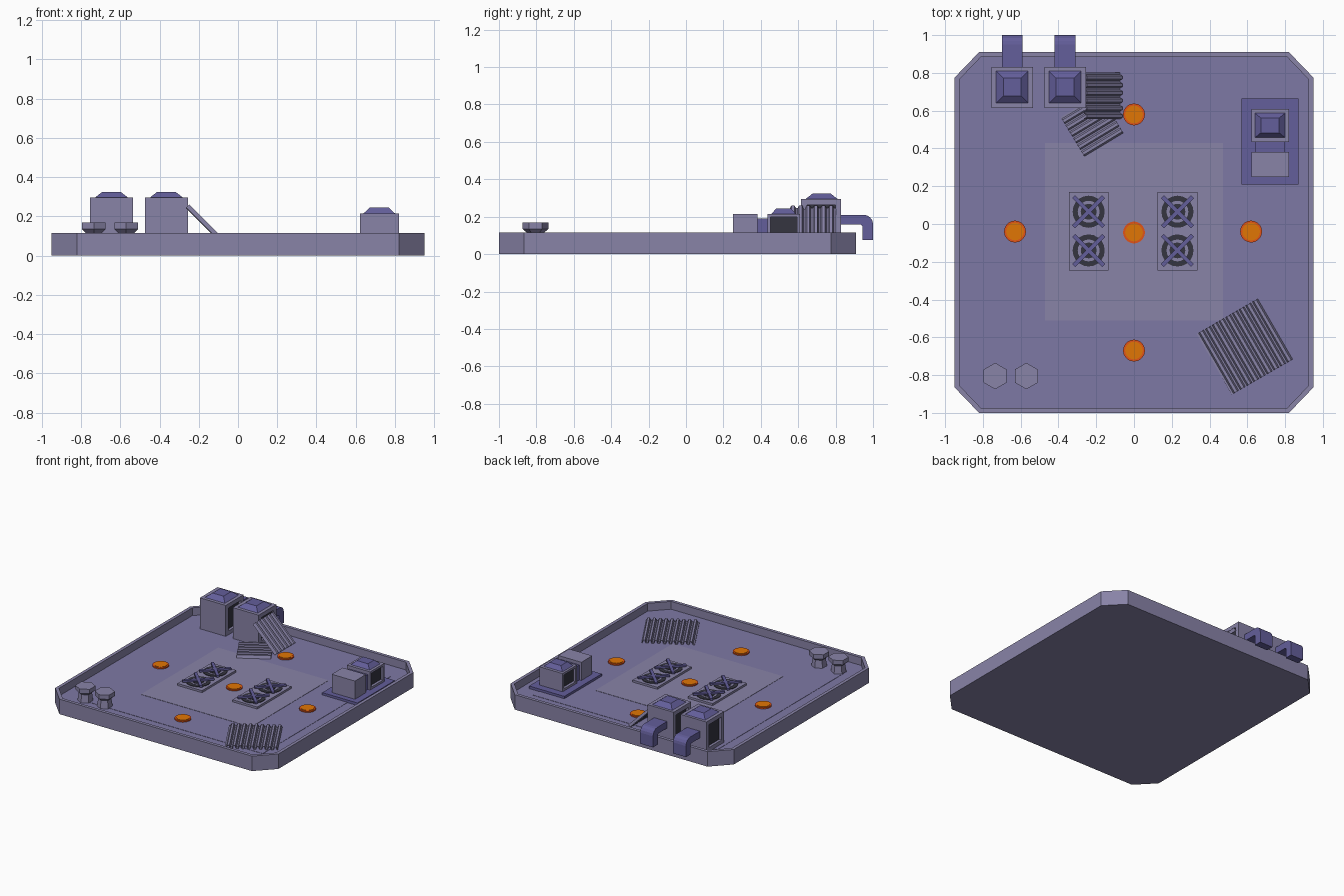
import bpy, bmesh, math
from mathutils import Matrix, Vector

if "Cube" in bpy.data.objects:
    bpy.data.objects.remove(bpy.data.objects["Cube"])


def mat(name, rgb):
    m = bpy.data.materials.new(name)
    m.diffuse_color = [c ** 2.2 for c in rgb] + [1]
    m.use_nodes = True
    m.node_tree.nodes["Principled BSDF"].inputs["Base Color"].default_value = m.diffuse_color
    return m


GREY = mat("grey_violet", (.53, .51, .65))
FLOOR = mat("floor_violet", (.49, .47, .64))
PURPLE = mat("purple", (.39, .37, .60))
DARK = mat("dark", (.22, .22, .26))
ORANGE = mat("orange", (.88, .46, .05))
RED = mat("red_orange", (.88, .33, .12))
Z = .055  # roof floor level


def finish(name, bm, *mats):
    bmesh.ops.recalc_face_normals(bm, faces=bm.faces)
    me = bpy.data.meshes.new(name)
    bm.to_mesh(me)
    bm.free()
    for m in mats:
        me.materials.append(m)
    ob = bpy.data.objects.new(name, me)
    bpy.context.collection.objects.link(ob)
    return ob


def prism(bm, pts, vec):
    f = bm.faces.new([bm.verts.new(p) for p in pts])
    r = bmesh.ops.extrude_face_region(bm, geom=[f])
    bmesh.ops.translate(bm, vec=vec, verts=[v for v in r["geom"] if isinstance(v, bmesh.types.BMVert)])
    bmesh.ops.recalc_face_normals(bm, faces=bm.faces)


def box(name, x0, x1, y0, y1, z0, z1, m, vent=0):
    bm = bmesh.new()
    prism(bm, [(x0, y0, z0), (x1, y0, z0), (x1, y1, z0), (x0, y1, z0)], (0, 0, z1 - z0))
    if vent:  # recessed dark openings on both x sides
        sides = [f for f in bm.faces if abs(f.normal.x) > .9]
        bmesh.ops.inset_individual(bm, faces=sides, thickness=vent)
        bmesh.ops.inset_individual(bm, faces=sides, thickness=0, depth=-.02)
        for f in sides:
            f.material_index = 1
    return finish(name, bm, m, DARK)


def lathe(name, x, y, prof, n, m, turn=0.0):
    """Stack of n-sided rings (radius, z), closed at both ends."""
    bm = bmesh.new()
    rings = [[bm.verts.new((x + r * math.cos(turn + 2 * math.pi * i / n),
                            y + r * math.sin(turn + 2 * math.pi * i / n), z))
              for i in range(n)] for r, z in prof]
    for a, b in zip(rings, rings[1:]):
        for i in range(n):
            j = (i + 1) % n
            bm.faces.new((a[i], a[j], b[j], b[i]))
    bm.faces.new(rings[0])
    bm.faces.new(rings[-1])
    return finish(name, bm, m)


def cap(name, x, y, hx, hy, top, z0, z1):
    bm = bmesh.new()
    prism(bm, [(x - hx, y - hy, z0), (x + hx, y - hy, z0), (x + hx, y + hy, z0), (x - hx, y + hy, z0)],
          (0, 0, z1 - z0))
    for v in bm.verts:
        if v.co.z > (z0 + z1) / 2:
            v.co.x = x + (v.co.x - x) * top
            v.co.y = y + (v.co.y - y) * top
    return finish(name, bm, PURPLE)


def sheet(name, centre, w, l, n, rz, tilt=0, amp=.01):
    """Corrugated sheet: trapezoid waves across x, straight along y."""
    bm = bmesh.new()
    M = (Matrix.Translation(centre) @ Matrix.Rotation(math.radians(tilt), 4, 'Y')
         @ Matrix.Rotation(math.radians(rz), 4, 'Z'))
    prev = None
    for i in range(n):
        for t, z in ((0, -amp), (.3, -amp), (.5, amp), (.8, amp), (1, -amp)):
            if t == 1 and i < n - 1:
                continue
            x = -w / 2 + w * (i + t) / n
            cur = [bm.verts.new(M @ Vector((x, s * l / 2, z))) for s in (-1, 1)]
            if prev:
                bm.faces.new((prev[0], cur[0], cur[1], prev[1]))
            prev = cur
    ob = finish(name, bm, GREY)
    mod = ob.modifiers.new("thickness", 'SOLIDIFY')
    mod.thickness = .006
    mod.offset = 0


# roof slab with raised parapet
bm = bmesh.new()
prism(bm, [(-.82, -1, 0), (.82, -1, 0), (.95, -.865, 0), (.95, .775, 0),
           (.82, .91, 0), (-.82, .91, 0), (-.95, .775, 0), (-.95, -.865, 0)], (0, 0, .115))
top = [f for f in bm.faces if f.normal.z > .9]
bmesh.ops.inset_individual(bm, faces=top, thickness=.027)
bmesh.ops.inset_individual(bm, faces=top, thickness=0, depth=Z - .115)
top[0].material_index = 1
finish("roof_slab", bm, GREY, FLOOR)
box("floor_panel_outer", -.785, .785, -.82, .74, Z - .01, Z + .002, FLOOR)
box("floor_panel_inner", -.47, .47, -.51, .43, Z - .01, Z + .004, GREY)

# two large rooftop units with caps and bent ducts
for i, x in enumerate((-.645, -.365)):
    box(f"large_unit_{i}", x - .11, x + .11, .615, .83, Z, .295, GREY, .045)
    cap(f"large_unit_cap_{i}", x, .725, .085, .085, .55, .295, .325)
    arc = [(.95 + .05 * math.sin(a), .16 + .05 * math.cos(a))
           for a in [k * math.pi / 8 for k in range(5)]]
    prof = [(.82, .21)] + arc + [(1, .075), (.943, .075), (.943, .15), (.935, .158), (.82, .158)]
    bm = bmesh.new()
    prism(bm, [(x - .055, y, z) for y, z in prof], (.11, 0, 0))
    finish(f"duct_{i}", bm, PURPLE)

# side unit on its base plate
box("side_base", .57, .87, .21, .665, Z, .075, PURPLE)
box("side_unit", .623, .82, .435, .61, .075, .215, GREY, .024)
cap("side_unit_cap", .72, .522, .08, .065, .6, .215, .245)
box("side_connector", .64, .80, .375, .44, .075, .19, PURPLE)
box("side_box", .623, .82, .25, .382, .075, .215, GREY)

# twin fan panels
for i, x in enumerate((-.24, .23)):
    box(f"fan_panel_{i}", x - .105, x + .105, -.245, .17, Z, .075, GREY)
    for j, y in enumerate((.065, -.14)):
        n = f"{i}_{j}"
        lathe("fan_ring_" + n, x, y, [(.085, .07), (.085, .079)], 20, DARK)
        lathe("fan_disc_" + n, x, y, [(.058, .07), (.058, .081)], 20, GREY)
        lathe("fan_hub_" + n, x, y, [(.042, .07), (.042, .084)], 16, DARK)
        bm = bmesh.new()
        for a in (45, 135):
            M = (Matrix.Translation((x, y, .09)) @ Matrix.Rotation(math.radians(a), 4, 'Z')
                 @ Matrix.Diagonal((.225, .022, .014, 1)))
            bmesh.ops.create_cube(bm, size=1, matrix=M)
        finish("fan_cross_" + n, bm, PURPLE)

# orange floor lights
for i, (x, y) in enumerate(((0, .58), (-.63, -.04), (0, -.045), (.62, -.04), (0, -.67))):
    lathe(f"light_rim_{i}", x, y, [(.058, Z), (.058, .066)], 20, RED)
    lathe(f"light_lens_{i}", x, y, [(.047, Z), (.047, .069)], 20, ORANGE)

# hexagonal chimney vents
for i, x in enumerate((-.735, -.57)):
    lathe(f"hex_vent_{i}", x, -.805, [(.055, Z), (.046, .115), (.07, .135), (.07, .168)],
          6, GREY, math.pi / 6)

# corrugated sheets, two flat and one leaning
sheet("corrugated_sheet_front", (.585, -.65, .07), .37, .37, 9, 30)
sheet("corrugated_sheet_back", (-.223, .525, .07), .24, .24, 6, -59)
sheet("corrugated_sheet_leaning", (-.163, .68, .158), .245, .265, 6, -90, 45)
